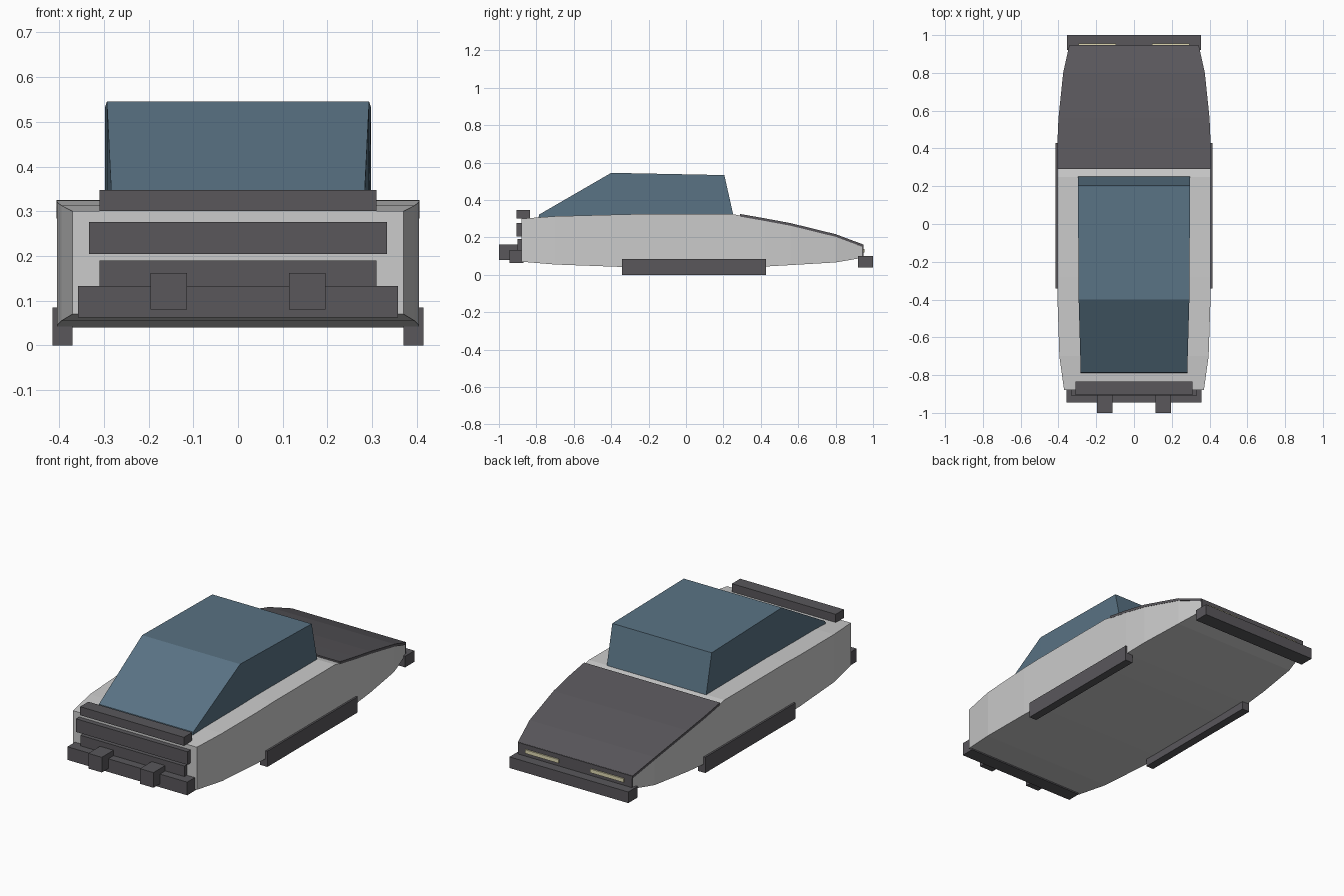
import bpy, bmesh

if "Cube" in bpy.data.objects:
    bpy.data.objects.remove(bpy.data.objects["Cube"])


def material(name, rgb):
    m = bpy.data.materials.new(name)
    m.diffuse_color = (*rgb, 1)
    m.use_nodes = True
    m.node_tree.nodes["Principled BSDF"].inputs["Base Color"].default_value = m.diffuse_color
    return m


DARK = material("dark trim", (0.10, 0.095, 0.105))
GLASS = material("blue glass", (0.10, 0.17, 0.23))
LAMP = material("lamp cream", (0.75, 0.70, 0.45))


def finish(name, bm, mat=None):
    bmesh.ops.recalc_face_normals(bm, faces=bm.faces)
    mesh = bpy.data.meshes.new(name)
    bm.to_mesh(mesh)
    bm.free()
    ob = bpy.data.objects.new(name, mesh)
    bpy.context.collection.objects.link(ob)
    if mat:
        mesh.materials.append(mat)
    return ob


def loft(name, sections, mat=None):
    """Closed skin through four-cornered sections (y_low, y_high, half_width, z_low, z_high)."""
    bm = bmesh.new()
    rings = []
    for yl, yh, w, lo, hi in sections:
        pts = [(-w, yl, lo), (w, yl, lo), (w, yh, hi), (-w, yh, hi)]
        rings.append([bm.verts.new(p) for p in pts])
    for a, b in zip(rings, rings[1:]):
        for i in range(4):
            j = (i + 1) % 4
            bm.faces.new((a[i], a[j], b[j], b[i]))
    bm.faces.new(rings[0])
    bm.faces.new(rings[-1])
    return finish(name, bm, mat)


def box(name, x, y, z, mat=DARK, mirror=False):
    bm = bmesh.new()
    bmesh.ops.create_cube(bm, size=1)
    for v in bm.verts:
        for i, r in enumerate((x, y, z)):
            v.co[i] = r[0] if v.co[i] < 0 else r[1]
    ob = finish(name, bm, mat)
    if mirror:
        ob.modifiers.new("mirror", "MIRROR")
    return ob


# Lower body: stations (y, half width, bottom, top)
stations = [(-0.88, 0.37, 0.07, 0.30), (-0.70, 0.395, 0.055, 0.313),
            (-0.40, 0.405, 0.044, 0.321), (-0.28, 0.405, 0.04, 0.324),
            (0.25, 0.405, 0.04, 0.324), (0.42, 0.405, 0.044, 0.292),
            (0.56, 0.398, 0.052, 0.263), (0.80, 0.373, 0.066, 0.206),
            (0.94, 0.34, 0.09, 0.15)]
loft("body", [(y, y, w, lo, hi) for y, w, lo, hi in stations])

# Glass cabin
loft("cabin", [(-0.79, -0.785, 0.282, 0.30, 0.322), (-0.40, -0.40, 0.293, 0.30, 0.545),
               (0.255, 0.205, 0.297, 0.31, 0.533)], GLASS)

# Hood panel lying on the sloping end of the body
hood = [(0.29, 0.406, 0.325), (0.42, 0.406, 0.302), (0.56, 0.40, 0.276),
        (0.80, 0.375, 0.217), (0.945, 0.343, 0.163)]
loft("hood_panel", [(y, y, w, z - 0.014, z) for y, w, z in hood], DARK)

# Nose plate and lamps
box("nose_plate", (-0.34, 0.34), (0.93, 0.948), (0.10, 0.162))
box("lamp", (0.095, 0.295), (0.94, 0.955), (0.118, 0.138), LAMP, True)
box("nose_bumper", (-0.355, 0.355), (0.92, 1.0), (0.04, 0.10))

# Bumper, panels and spoiler on the blunt end
box("blunt_bumper", (-0.358, 0.358), (-0.945, -0.87), (0.062, 0.133))
box("bumper_block", (0.114, 0.195), (-1.0, -0.90), (0.08, 0.162), DARK, True)
box("lower_panel", (-0.31, 0.31), (-0.90, -0.87), (0.13, 0.19))
box("upper_panel", (-0.333, 0.333), (-0.907, -0.87), (0.205, 0.276))
box("spoiler", (-0.31, 0.31), (-0.905, -0.835), (0.301, 0.347))

# Side skirts
box("side_skirt", (0.37, 0.415), (-0.342, 0.428), (0.0, 0.085), DARK, True)
